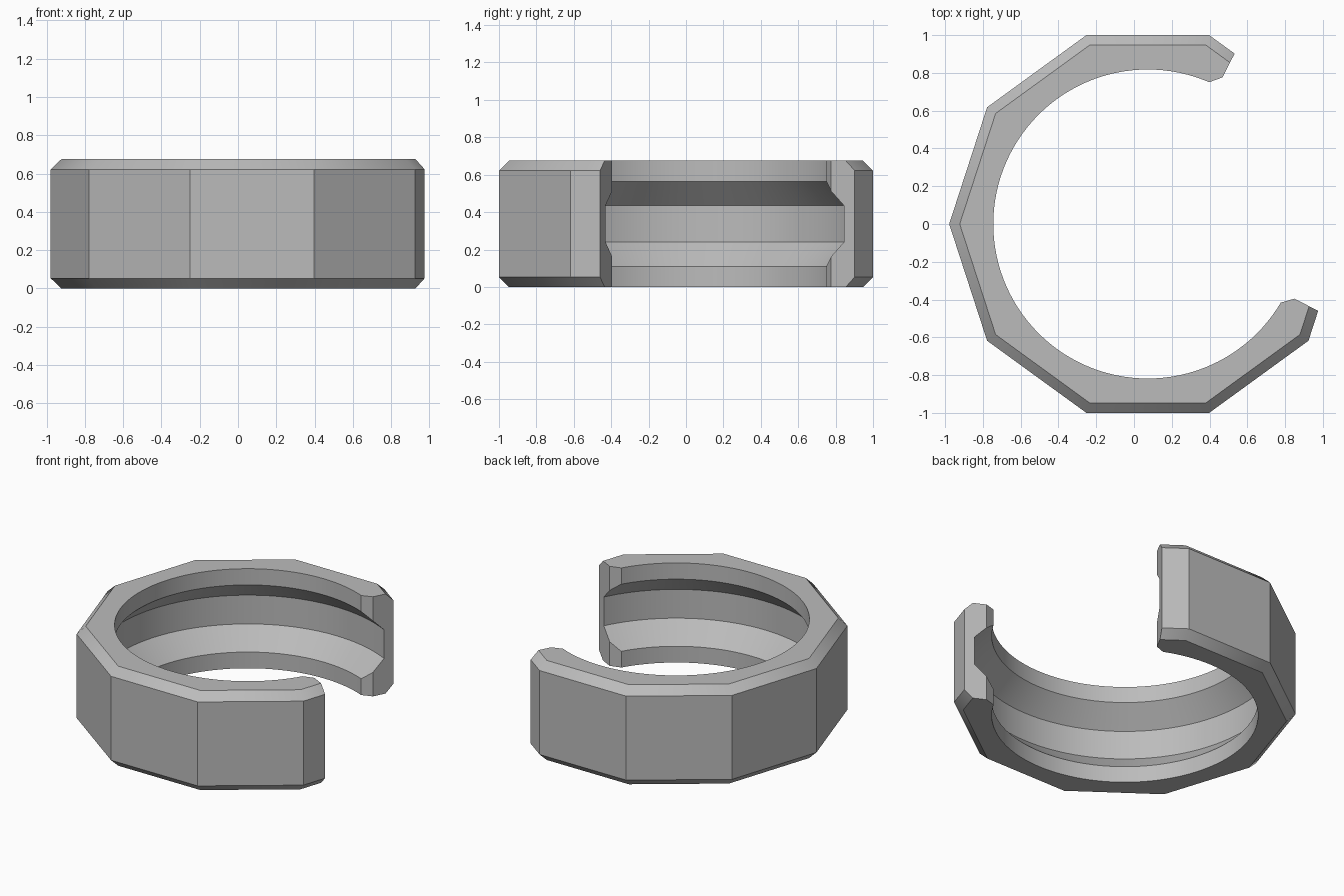
import bpy
import bmesh
from math import radians, cos, sin, pi

if "Cube" in bpy.data.objects:
    bpy.data.objects.remove(bpy.data.objects["Cube"], do_unlink=True)

CX = 0.073          # ring axis lies left of the centre because of the gap
HEIGHT = 0.675
BEVEL = 0.053
R_OUT = 1.0 / cos(pi / 10)
R_BEVEL = (1.0 - BEVEL) / cos(pi / 10)
BORE = 0.818
GROOVE = 0.948


def polar(r, deg):
    return (CX + r * cos(radians(deg)), r * sin(radians(deg)))


def loft(name, levels):
    """Solid through a stack of (outline, z) levels with equal point counts."""
    bm = bmesh.new()
    rings = [[bm.verts.new((x, y, z)) for x, y in outline]
             for outline, z in levels]
    n = len(rings[0])
    for low, high in zip(rings, rings[1:]):
        for i in range(n):
            j = (i + 1) % n
            bm.faces.new((low[i], low[j], high[j], high[i]))
    bm.faces.new(rings[0][::-1])
    bm.faces.new(rings[-1])
    bmesh.ops.recalc_face_normals(bm, faces=bm.faces)
    mesh = bpy.data.meshes.new(name)
    bm.to_mesh(mesh)
    bm.free()
    obj = bpy.data.objects.new(name, mesh)
    bpy.context.collection.objects.link(obj)
    return obj


def circle(r, n):
    return [polar(r, 360 * i / n) for i in range(n)]


def cut(target, cutter):
    cutter.hide_render = True
    mod = target.modifiers.new("cut", 'BOOLEAN')
    mod.operation = 'DIFFERENCE'
    mod.solver = 'EXACT'
    mod.object = cutter
    bpy.context.view_layer.objects.active = target
    bpy.ops.object.modifier_apply(modifier=mod.name)
    bpy.data.objects.remove(cutter, do_unlink=True)


# Ten-sided body with bevelled rims
ring = loft("open_ring", [(circle(r, 10), z) for r, z in (
    (R_BEVEL, 0), (R_OUT, BEVEL), (R_OUT, HEIGHT - BEVEL), (R_BEVEL, HEIGHT))])

# Round bore with a wide sloped groove
bore = loft("bore_cutter", [(circle(r, 120), z) for r, z in (
    (BORE, -0.1), (BORE, 0.11), (GROOVE, 0.24),
    (GROOVE, 0.435), (BORE, 0.565), (BORE, HEIGHT + 0.1))])
cut(ring, bore)

# Quarter gap with small bevels on the inner corners
gap = [(0, 18), (BORE - 0.004, -30.9), (0.871, -27), (1.5, -27),
       (1.5, 63), (0.871, 63), (BORE - 0.004, 66.9)]
outline = [polar(r, a) for r, a in gap]
cut(ring, loft("gap_cutter", [(outline, -0.2), (outline, HEIGHT + 0.2)]))

# Grey finish
grey = bpy.data.materials.new("grey")
grey.use_nodes = True
colour = (0.5, 0.5, 0.5, 1)
grey.diffuse_color = colour
grey.node_tree.nodes["Principled BSDF"].inputs["Base Color"].default_value = colour
ring.data.materials.clear()
ring.data.materials.append(grey)

# Smooth bore, crisp flats
bpy.ops.object.select_all(action='DESELECT')
ring.select_set(True)
bpy.context.view_layer.objects.active = ring
bpy.ops.object.shade_smooth_by_angle(angle=radians(30))
